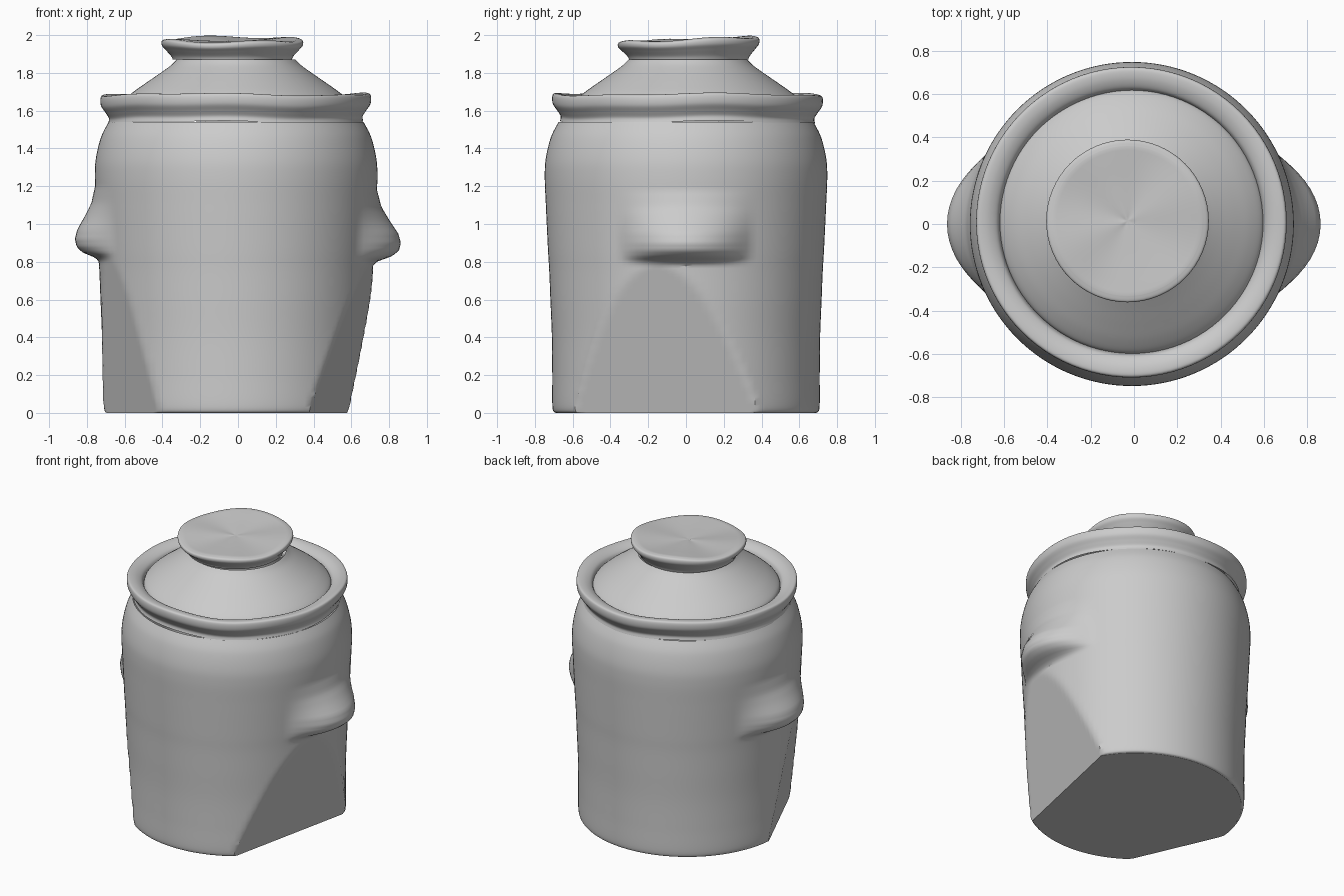
import bpy, bmesh, math
from mathutils import Vector

if "Cube" in bpy.data.objects:
    bpy.data.objects.remove(bpy.data.objects["Cube"])


def smooth_profile(pts, n):
    """Catmull-Rom curve through (radius, z) points; repeat a point for a sharp corner."""
    out = []
    for i in range(len(pts) - 1):
        p0, p1 = Vector(pts[max(i - 1, 0)]), Vector(pts[i])
        p2, p3 = Vector(pts[i + 1]), Vector(pts[min(i + 2, len(pts) - 1)])
        if (p2 - p1).length < 1e-6:
            continue
        for k in range(n):
            t = k / n
            out.append(0.5 * (2 * p1 + (p2 - p0) * t + (2 * p0 - 5 * p1 + 4 * p2 - p3) * t * t
                              + (3 * p1 - p0 - 3 * p2 + p3) * t ** 3))
    out.append(Vector(pts[-1]))
    return out


def lathe(name, pts, centre, shape=None, segs=96, n=6, angle=35):
    """Spin a profile around z, optionally reshaping every vertex."""
    bm = bmesh.new()
    rings = []
    for r, z in smooth_profile(pts, n):
        ring = []
        for s in range(segs):
            a = 2 * math.pi * s / segs
            co = Vector((centre[0] + max(r, 0) * math.cos(a), centre[1] + max(r, 0) * math.sin(a), z))
            ring.append(bm.verts.new(shape(co, a) if shape else co))
        rings.append(ring)
    for lo, hi in zip(rings, rings[1:]):
        for s in range(segs):
            t = (s + 1) % segs
            bm.faces.new((lo[s], lo[t], hi[t], hi[s]))
    bmesh.ops.remove_doubles(bm, verts=bm.verts, dist=1e-4)
    bmesh.ops.recalc_face_normals(bm, faces=bm.faces)
    me = bpy.data.meshes.new(name)
    bm.to_mesh(me)
    bm.free()
    ob = bpy.data.objects.new(name, me)
    bpy.context.collection.objects.link(ob)
    bpy.ops.object.select_all(action='DESELECT')
    ob.select_set(True)
    bpy.context.view_layer.objects.active = ob
    bpy.ops.object.shade_smooth_by_angle(angle=math.radians(angle))
    return ob


# Sloping flats below the handles: normal, distance at z = 0, growth per z
FLATS = [(Vector((0.978, -0.21, 0)), 0.49, 0.29), (Vector((-0.915, -0.403, 0)), 0.615, 0.15)]
# Handle outline: z against share of full bulge
LUG = [(0.78, 0), (0.80, 0.12), (0.83, 0.7), (0.86, 0.94), (0.90, 1), (0.95, 0.88),
       (1.02, 0.52), (1.09, 0.2), (1.18, 0)]


def lug_height(z):
    for (z0, h0), (z1, h1) in zip(LUG, LUG[1:]):
        if z0 <= z <= z1:
            return h0 + (h1 - h0) * (z - z0) / (z1 - z0)
    return 0


def shape_body(co, a):
    z = co.z
    # flats
    if z < 0.83:
        for normal, d, grow in FLATS:
            excess = co.dot(normal) - (d + grow * z)
            if excess > 0:
                co -= normal * excess
    # lug handles on both sides
    for side, size, lift in ((0, 0.14, 0), (math.pi, 0.12, 0.02)):
        off = abs((a - side + math.pi) % (2 * math.pi) - math.pi)
        if off < 0.5:
            fall = math.cos(off / 0.5 * math.pi / 2) ** 1.3
            co += Vector((math.cos(a), math.sin(a), 0)) * size * fall * lug_height(z - lift)
    return co


def shape_rim(co, a):
    # hand-made wobble of the lip
    co.z += 0.006 * math.sin(3 * a + 1) + 0.003 * math.sin(7 * a)
    return co


def shape_knob(co, a):
    # uneven, slightly tilted top
    w = max(0, (co.z - 1.88) / 0.09)
    co.z += w * (0.035 * co.y + 0.006 * math.sin(4 * a) * min(1, math.hypot(co.x, co.y) / 0.3))
    return co


lathe("jar_body", [(0, 0), (0, 0), (0.69, 0), (0.69, 0), (0.707, 0.03), (0.708, 0.2), (0.71, 0.4),
                   (0.718, 0.6), (0.724, 0.75), (0.73, 0.85), (0.735, 0.95), (0.742, 1.1),
                   (0.748, 1.25), (0.742, 1.35), (0.715, 1.46), (0.675, 1.54)],
      (-0.01, 0), shape_body, segs=128, n=8)

lathe("jar_rim", [(0.675, 1.54), (0.672, 1.565), (0.69, 1.595), (0.713, 1.63), (0.716, 1.67),
                  (0.703, 1.686), (0.66, 1.682), (0.62, 1.66), (0.605, 1.625)],
      (-0.012, 0.008), shape_rim)

lathe("lid", [(0.61, 1.62), (0.60, 1.65), (0.55, 1.695), (0.48, 1.745), (0.40, 1.80),
              (0.345, 1.84), (0.315, 1.87)], (-0.01, 0.01))

lathe("lid_knob", [(0.315, 1.87), (0.325, 1.89), (0.352, 1.92), (0.373, 1.945), (0.372, 1.97),
                   (0.345, 1.978), (0.345, 1.978), (0.18, 1.97), (0, 1.965)],
      (-0.03, 0.014), shape_knob, segs=64)
